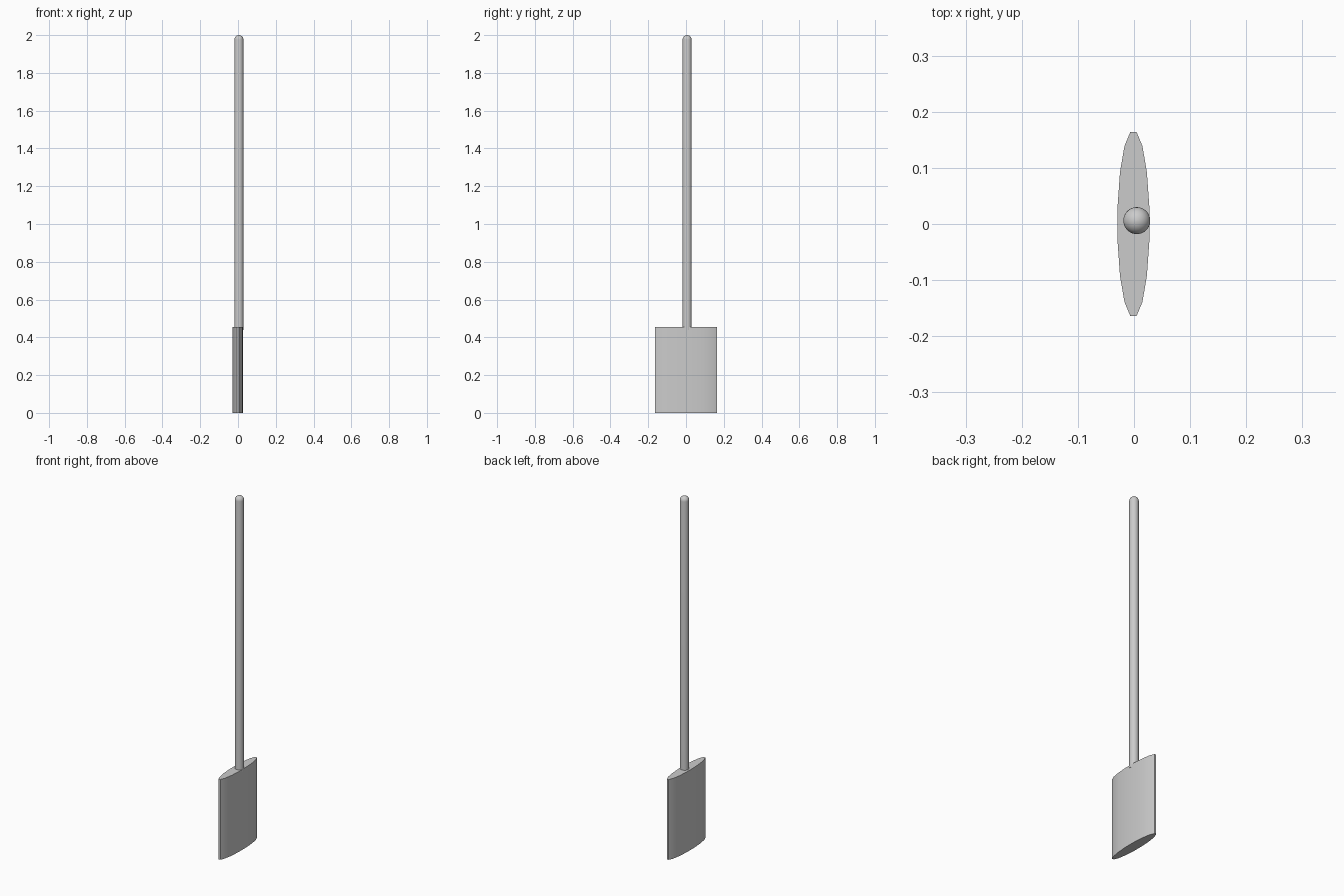
import bpy, bmesh, math

if "Cube" in bpy.data.objects:
    bpy.data.objects.remove(bpy.data.objects["Cube"])


def make_object(name, bm):
    bmesh.ops.recalc_face_normals(bm, faces=bm.faces)
    mesh = bpy.data.meshes.new(name)
    bm.to_mesh(mesh)
    bm.free()
    obj = bpy.data.objects.new(name, mesh)
    bpy.context.collection.objects.link(obj)
    bpy.ops.object.select_all(action='DESELECT')
    obj.select_set(True)
    bpy.context.view_layer.objects.active = obj
    bpy.ops.object.shade_smooth_by_angle(angle=math.radians(35))
    return obj


def loft(name, rings):
    """Skin a stack of equal-length rings and cap both ends."""
    bm = bmesh.new()
    loops = [[bm.verts.new(p) for p in ring] for ring in rings]
    n = len(loops[0])
    for a, b in zip(loops, loops[1:]):
        for i in range(n):
            j = (i + 1) % n
            bm.faces.new((a[i], a[j], b[j], b[i]))
    bm.faces.new(loops[0][::-1])
    bm.faces.new(loops[-1])
    return make_object(name, bm)


def ellipse(cx, cy, z, rx, ry, n):
    step = 2 * math.pi / n
    return [(cx + rx * math.cos((i + 0.5) * step),
             cy + ry * math.sin((i + 0.5) * step), z) for i in range(n)]


# Blade: flattened 16-sided column with flat edges
flat = math.cos(math.pi / 16)
loft("blade", [ellipse(-0.001, 0, z, 0.0282 / flat, 0.164 / flat, 16)
               for z in (0, 0.455)])

# Handle: round shaft with a domed top, set slightly into the blade
R, TOP, BASE = 0.024, 2.0, 0.44
rings = [ellipse(0.005, 0.006, BASE, R, R, 32)]
for k in range(9):
    a = math.radians(88 * k / 8)
    rings.append(ellipse(0.005, 0.006, TOP - R + R * math.sin(a),
                         R * math.cos(a), R * math.cos(a), 32))
loft("handle", rings)
